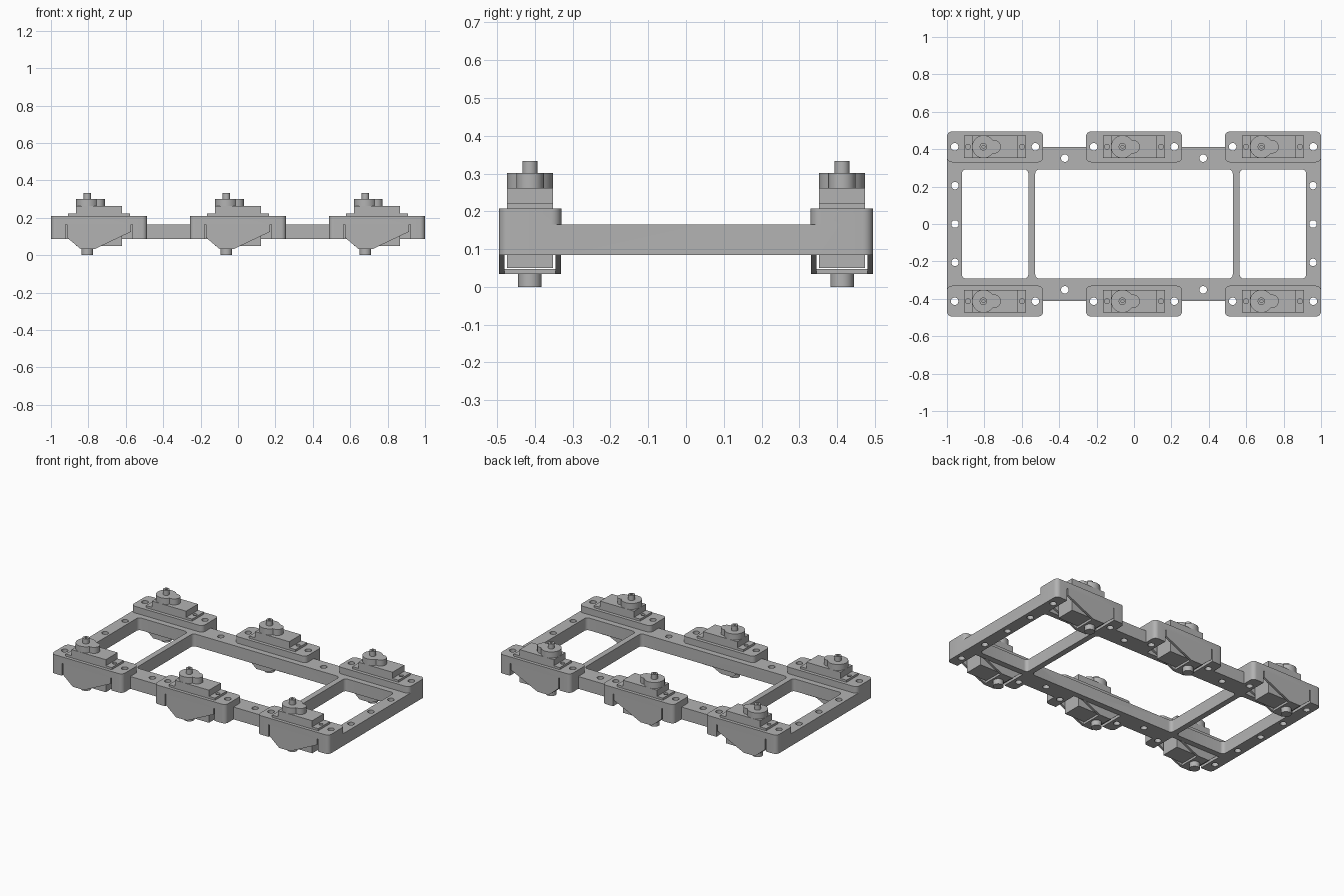
import bpy, bmesh
from math import cos, sin, radians, tau

if "Cube" in bpy.data.objects:
    bpy.data.objects.remove(bpy.data.objects["Cube"])

grey = bpy.data.materials.new("plain grey")
grey.diffuse_color = (0.45, 0.45, 0.45, 1)
grey.use_nodes = True
grey.node_tree.nodes["Principled BSDF"].inputs["Base Color"].default_value = grey.diffuse_color

PADS_X = (-0.743, 0.0, 0.743)
ROW_Y = 0.413          # centre line of each servo row
SHAFT = -0.062         # output shaft offset from pad centre


def rounded(x0, x1, y0, y1, r=0.0):
    """Rounded rectangle outline."""
    if r == 0:
        return [(x0, y0), (x1, y0), (x1, y1), (x0, y1)]
    pts = []
    for cx, cy, a in ((x1 - r, y0 + r, -90), (x1 - r, y1 - r, 0),
                      (x0 + r, y1 - r, 90), (x0 + r, y0 + r, 180)):
        pts += [(cx + r * cos(radians(a + i * 15)), cy + r * sin(radians(a + i * 15)))
                for i in range(7)]
    return pts


def circle(cx, cy, r, n=32):
    return [(cx + r * cos(tau * i / n), cy + r * sin(tau * i / n)) for i in range(n)]


def solid(name, prisms, upright=False):
    """Object made of (outline, low, high) prisms, extruded in z, or in y when upright."""
    bm = bmesh.new()
    for pts, lo, hi in prisms:
        put = (lambda p, h: (p[0], h, p[1])) if upright else (lambda p, h: (p[0], p[1], h))
        a = [bm.verts.new(put(p, lo)) for p in pts]
        b = [bm.verts.new(put(p, hi)) for p in pts]
        bm.faces.new(a[::-1])
        bm.faces.new(b)
        for i in range(len(pts)):
            j = (i + 1) % len(pts)
            bm.faces.new((a[i], a[j], b[j], b[i]))
    bmesh.ops.recalc_face_normals(bm, faces=bm.faces[:])
    me = bpy.data.meshes.new(name)
    bm.to_mesh(me)
    bm.free()
    me.materials.append(grey)
    ob = bpy.data.objects.new(name, me)
    bpy.context.collection.objects.link(ob)
    return ob


def activate(ob):
    bpy.ops.object.select_all(action='DESELECT')
    ob.select_set(True)
    bpy.context.view_layer.objects.active = ob


def combine(ob, other, operation):
    m = ob.modifiers.new("bool", 'BOOLEAN')
    m.operation, m.object, m.solver = operation, other, 'EXACT'
    activate(ob)
    bpy.ops.object.modifier_apply(modifier=m.name)
    bpy.data.objects.remove(other, do_unlink=True)


# Frame: rails, with raised mounting pads joined on
frame = solid("frame", [(rounded(-1, 1, -ROW_Y, ROW_Y), 0.085, 0.165)])
pads = [(rounded(x - 0.257, x + 0.257, min(s * 0.33, s * 0.495), max(s * 0.33, s * 0.495), 0.027),
         0.085, 0.208) for x in PADS_X for s in (-1, 1)]
combine(frame, solid("pads", pads), 'UNION')

# Windows between rails and cross bars
cuts = [(rounded(x0, x1, -0.292, 0.292, 0.022), -0.1, 0.5)
        for x0, x1 in ((-0.92, -0.565), (-0.528, 0.528), (0.565, 0.92))]
# Bolt holes
holes = [(s * 0.957, y) for s in (-1, 1) for y in (-0.205, 0, 0.205)]
holes += [(s * 0.37, t * 0.352) for s in (-1, 1) for t in (-1, 1)]
holes += [(x + s * 0.216, t * ROW_Y) for x in PADS_X for s in (-1, 1) for t in (-1, 1)]
cuts += [(circle(x, y, 0.02), -0.1, 0.5) for x, y in holes]
# Pockets under the pads, open to the outside
cuts += [(rounded(x - 0.178, x + 0.178, min(s * 0.33, s * 0.53), max(s * 0.33, s * 0.53)),
          0.0, 0.165) for x in PADS_X for s in (-1, 1)]
combine(frame, solid("frame_cutter", cuts), 'DIFFERENCE')

# Servo units
for x in PADS_X:
    for s in (-1, 1):
        y, sx = s * ROW_Y, x + SHAFT

        # Hanging side plates and the bridge carrying the lower pivot
        side = [(x - 0.171, 0.165), (x - 0.171, 0.094), (x - 0.10, 0.034),
                (x - 0.02, 0.034), (x + 0.171, 0.125), (x + 0.171, 0.165)]
        solid("side_plates", [(side, y - 0.082, y - 0.068), (side, y + 0.068, y + 0.082)], True)
        solid("pivot_bridge", [(rounded(x - 0.10, x - 0.02, y - 0.068, y + 0.068), 0.034, 0.048)])
        solid("lower_pivot", [(circle(sx, y, 0.031), 0.0, 0.036)])

        # Motor body
        solid("motor_body", [(rounded(x - 0.123, x + 0.123, y - 0.061, y + 0.061), 0.05, 0.262)])

        # Mounting flange with screw holes
        flange = solid("motor_flange",
                       [(rounded(x - 0.166, x + 0.166, y - 0.061, y + 0.061), 0.208, 0.222)])
        combine(flange, solid("screw_cutter", [(circle(x + d, y, 0.013, 20), 0.1, 0.4)
                                               for d in (-0.144, 0.144)]), 'DIFFERENCE')

        # Gear housing: round with a smaller lobe
        pts = [(sx + 0.061 * cos(radians(a)), y + 0.061 * sin(radians(a)))
               for a in range(36, 325, 9)]
        pts += [(sx + 0.057 + 0.036 * cos(radians(a)), y + 0.036 * sin(radians(a)))
                for a in range(-90, 91, 12)]
        solid("gear_housing", [(pts, 0.262, 0.301)])

        # Output shaft with screw hole
        shaft = solid("output_shaft", [(circle(sx, y, 0.02), 0.301, 0.333)])
        combine(shaft, solid("shaft_cutter", [(circle(sx, y, 0.008, 16), 0.31, 0.4)]), 'DIFFERENCE')

# Smooth round walls, keep hard edges
bpy.ops.object.select_all(action='SELECT')
bpy.context.view_layer.objects.active = frame
bpy.ops.object.shade_smooth_by_angle(angle=radians(30))
